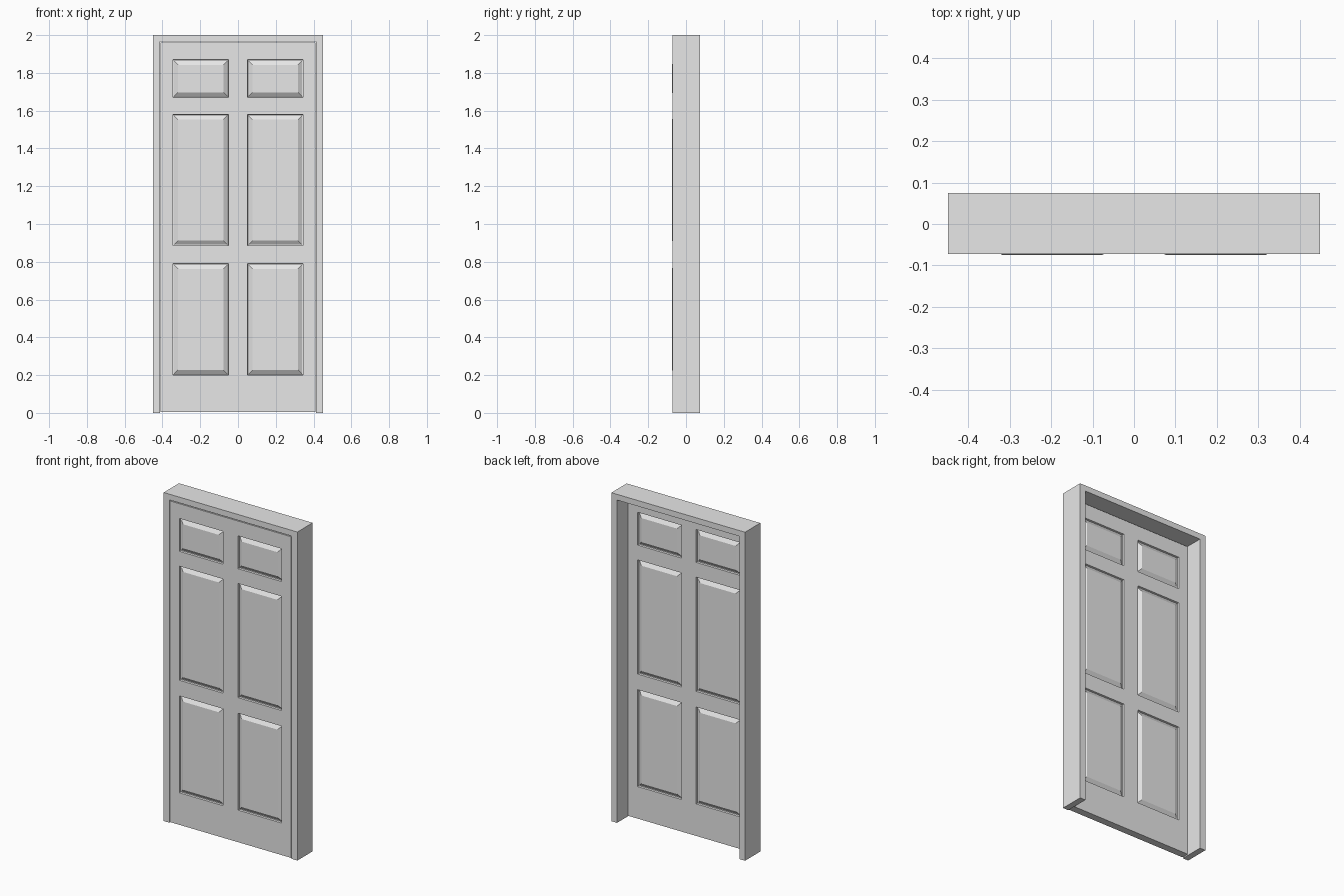
import bpy
import bmesh

if "Cube" in bpy.data.objects:
    bpy.data.objects.remove(bpy.data.objects["Cube"], do_unlink=True)

# Paint
paint = bpy.data.materials.new("light grey paint")
paint.use_nodes = True
grey = (0.8, 0.8, 0.8, 1)
paint.diffuse_color = grey
paint.node_tree.nodes["Principled BSDF"].inputs["Base Color"].default_value = grey

FRONT, BACK = -0.072, 0.075      # frame depth
HALF, INNER, HEAD = 0.45, 0.412, 1.965
THICK = 0.045                    # door leaf thickness
GAP = 0.003


def make_object(name, bm):
    bmesh.ops.remove_doubles(bm, verts=bm.verts, dist=0.0001)
    bmesh.ops.recalc_face_normals(bm, faces=bm.faces)
    mesh = bpy.data.meshes.new(name)
    bm.to_mesh(mesh)
    bm.free()
    mesh.materials.append(paint)
    obj = bpy.data.objects.new(name, mesh)
    bpy.context.collection.objects.link(obj)
    return obj


# Door frame: two jambs and a head, extruded from one profile
bm = bmesh.new()
outline = [(-HALF, 0), (-HALF, 2), (HALF, 2), (HALF, 0),
           (INNER, 0), (INNER, HEAD), (-INNER, HEAD), (-INNER, 0)]
profile = bm.faces.new([bm.verts.new((x, FRONT, z)) for x, z in outline])
extruded = bmesh.ops.extrude_face_region(bm, geom=[profile], use_keep_orig=True)
moved = [v for v in extruded["geom"] if isinstance(v, bmesh.types.BMVert)]
bmesh.ops.translate(bm, verts=moved, vec=(0, BACK - FRONT, 0))
make_object("door_frame", bm)

# Door leaf: a grid of stiles and rails whose panel cells are moulded
EDGE = INNER - GAP
xs = [-EDGE, -0.345, -0.05, 0.05, 0.345, EDGE]
zs = [0.005, 0.2, 0.79, 0.885, 1.58, 1.67, 1.87, HEAD - 0.005]
bm = bmesh.new()


def ring(x0, x1, z0, z1, inset, y):
    return [bm.verts.new((x, y, z)) for x, z in (
        (x0 + inset, z0 + inset), (x1 - inset, z0 + inset),
        (x1 - inset, z1 - inset), (x0 + inset, z1 - inset))]


def bridge(a, b):
    for i in range(4):
        j = (i + 1) % 4
        bm.faces.new((a[i], a[j], b[j], b[i]))


def raised_panel(cell, y, out):
    """Square groove wall, then a slope up to a slightly proud field."""
    steps = [(0, 0), (0.002, -0.011), (0.006, -0.011), (0.027, 0.003)]
    rings = [ring(*cell, inset, y + out * lift) for inset, lift in steps]
    for a, b in zip(rings, rings[1:]):
        bridge(a, b)
    bm.faces.new(rings[-1])


for y, out in ((FRONT, -1), (FRONT + THICK, 1)):
    for i in range(len(xs) - 1):
        for j in range(len(zs) - 1):
            cell = (xs[i], xs[i + 1], zs[j], zs[j + 1])
            if i % 2 and j % 2:
                raised_panel(cell, y, out)
            else:
                bm.faces.new(ring(*cell, 0, y))

# Edges of the leaf, closing the gap between its two sides
bmesh.ops.remove_doubles(bm, verts=bm.verts, dist=0.0001)
rim = [e for e in bm.edges if e.is_boundary]
bmesh.ops.bridge_loops(bm, edges=rim)
make_object("door_leaf", bm)
